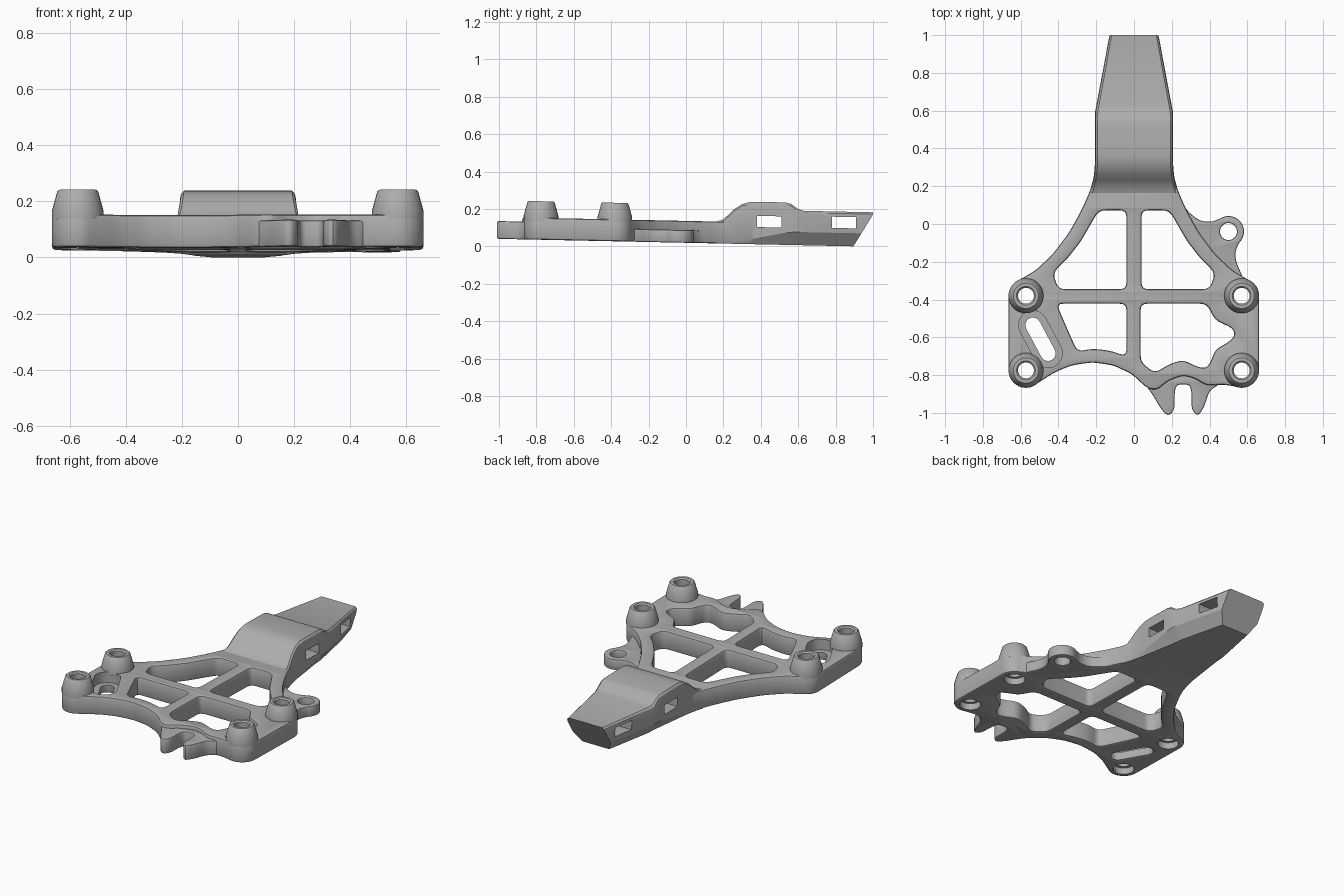
import bpy, bmesh, math
from mathutils import Vector

if "Cube" in bpy.data.objects:
    bpy.data.objects.remove(bpy.data.objects["Cube"])

grey = bpy.data.materials.new("plain_grey")
grey.diffuse_color = (0.42, 0.42, 0.42, 1)
grey.use_nodes = True
grey.node_tree.nodes["Principled BSDF"].inputs["Base Color"].default_value = grey.diffuse_color


def rounded(pts, r=0.03, n=4):
    """Round every corner of a closed outline."""
    out = []
    P = [Vector(p) for p in pts]
    for i, p in enumerate(P):
        a, b = P[i - 1] - p, P[(i + 1) % len(P)] - p
        s = p + a.normalized() * min(r, a.length * 0.48)
        e = p + b.normalized() * min(r, b.length * 0.48)
        for k in range(n + 1):
            t = k / n
            out.append(s * (1 - t) ** 2 + p * 2 * t * (1 - t) + e * t * t)
    return out


def arc(cx, cy, r, a0, a1, n=10):
    return [(cx + r * math.cos(math.radians(a0 + (a1 - a0) * k / n)),
             cy + r * math.sin(math.radians(a0 + (a1 - a0) * k / n))) for k in range(n + 1)]


def circle(cx, cy, r, n=32):
    return arc(cx, cy, r, 0, 360, n)[:-1]


def stadium(a, b, r):
    ang = math.degrees(math.atan2(b[1] - a[1], b[0] - a[0]))
    return arc(*a, r, ang + 90, ang + 270) + arc(*b, r, ang - 90, ang + 90)


def finish(name, bm):
    bmesh.ops.remove_doubles(bm, verts=bm.verts, dist=1e-5)
    bmesh.ops.recalc_face_normals(bm, faces=bm.faces)
    me = bpy.data.meshes.new(name)
    bm.to_mesh(me)
    bm.free()
    me.materials.append(grey)
    ob = bpy.data.objects.new(name, me)
    bpy.context.collection.objects.link(ob)
    return ob


def slab(name, outlines, z0, z1, bevel=0.012):
    """Plate with holes and chamfered edges, from closed outlines."""
    cu = bpy.data.curves.new(name, 'CURVE')
    cu.dimensions, cu.fill_mode = '2D', 'BOTH'
    cu.extrude, cu.bevel_depth, cu.bevel_resolution = (z1 - z0) / 2 - bevel, bevel, 1
    cu.offset = -bevel
    for pts in outlines:
        sp = cu.splines.new('POLY')
        sp.points.add(len(pts) - 1)
        for q, p in zip(sp.points, pts):
            q.co = (p[0], p[1], 0, 1)
        sp.use_cyclic_u = True
    tmp = bpy.data.objects.new(name + "_curve", cu)
    bpy.context.collection.objects.link(tmp)
    me = tmp.evaluated_get(bpy.context.evaluated_depsgraph_get()).to_mesh()
    bm = bmesh.new()
    bm.from_mesh(me)
    bpy.data.objects.remove(tmp)
    bmesh.ops.translate(bm, verts=bm.verts, vec=(0, 0, (z0 + z1) / 2))
    return finish(name, bm)


def prism(name, pts, z0, z1):
    bm = bmesh.new()
    f = bm.faces.new([bm.verts.new((p[0], p[1], z0)) for p in pts])
    g = bmesh.ops.extrude_face_region(bm, geom=[f])
    bmesh.ops.translate(bm, vec=(0, 0, z1 - z0),
                        verts=[v for v in g['geom'] if isinstance(v, bmesh.types.BMVert)])
    return finish(name, bm)


def cut(ob, cutters):
    for c in cutters:
        c.hide_render = True
        m = ob.modifiers.new("cut", 'BOOLEAN')
        m.operation, m.solver, m.object = 'DIFFERENCE', 'EXACT', c
        bpy.context.view_layer.objects.active = ob
        bpy.ops.object.modifier_apply(modifier=m.name)
        bpy.data.objects.remove(c)


TOP = 0.117
BOSSES = [(sx, y) for sx in (-0.572, 0.57) for y in (-0.38, -0.775)]

# Main plate outline, anticlockwise from the neck
flank = [(0.2, 0.3), (0.212, 0.25), (0.235, 0.17), (0.275, 0.08), (0.34, -0.04),
         (0.43, -0.16), (0.52, -0.245)]
outer = ([(-x, y) for x, y in flank]
         + arc(-0.572, -0.38, 0.092, 110, 180) + arc(-0.572, -0.775, 0.092, 180, 290)
         + [(-0.49, -0.83), (-0.42, -0.785), (-0.33, -0.748), (-0.22, -0.732), (-0.11, -0.748),
            (-0.01, -0.795), (0.07, -0.87), (0.12, -0.88), (0.18, -0.83), (0.26, -0.8),
            (0.33, -0.82), (0.38, -0.855), (0.48, -0.85)]
         + arc(0.57, -0.775, 0.092, 250, 360) + arc(0.57, -0.38, 0.092, 0, 70)
         + flank[::-1])

# Lightening windows
win_back = [(0.04, 0.072), (0.185, 0.072), (0.22, 0.015), (0.28, -0.09), (0.35, -0.18),
            (0.43, -0.26), (0.40, -0.345), (0.04, -0.345)]
win_left = [(-0.04, -0.422), (-0.41, -0.422), (-0.36, -0.54), (-0.3, -0.675), (-0.22, -0.66),
            (-0.13, -0.67), (-0.04, -0.7)]
win_right = [(0.035, -0.422), (0.385, -0.422), (0.43, -0.51), (0.52, -0.55), (0.535, -0.585),
             (0.51, -0.62), (0.43, -0.665), (0.41, -0.72), (0.385, -0.765), (0.33, -0.755),
             (0.26, -0.718), (0.18, -0.745), (0.11, -0.79), (0.035, -0.73)]
slot = ((-0.535, -0.535), (-0.455, -0.685))
holes = [rounded(w, 0.035) for w in
         (win_back, [(-x, y) for x, y in win_back], win_left, win_right)]
holes += [circle(x, y, 0.042) for x, y in BOSSES] + [stadium(*slot, 0.04)]
plate = slab("plate", [rounded(outer, 0.03, 3)] + holes, 0, TOP)

# Slot recess above, screw counterbores below
cut(plate, [prism("recess", stadium(*slot, 0.076), 0.05, 0.3)]
    + [prism("bore", circle(x, y, 0.06), -0.1, 0.04) for x, y in BOSSES])

# Side ear with hole
ear = ([(0.2, 0.2), (0.24, 0.14), (0.285, 0.065), (0.35, 0.015), (0.41, 0.01)]
       + arc(0.5, -0.04, 0.083, 125, -50) + [(0.535, -0.15), (0.54, -0.2), (0.58, -0.29),
                                             (0.52, -0.29), (0.4, -0.16), (0.3, -0.03)])
ear = slab("side_ear", [rounded(ear, 0.03, 3), circle(0.5, -0.04, 0.045)], 0, 0.068, 0.008)

# Front forked lug
lug = [(0.06, -0.85), (0.1, -0.905), (0.14, -0.975), (0.18, -1.02), (0.215, -0.985),
       (0.215, -0.89), (0.225, -0.852), (0.26, -0.848), (0.295, -0.852), (0.305, -0.89),
       (0.305, -0.985), (0.34, -1.02), (0.375, -0.96), (0.4, -0.88), (0.46, -0.845),
       (0.46, -0.8), (0.37, -0.785), (0.26, -0.74), (0.15, -0.78)]
lug = slab("forked_lug", [rounded(lug, 0.03)], 0, 0.095, 0.008)

# Conical screw bosses
bosses = []
for x, y in BOSSES:
    prof = [(0.042, 0.1), (0.0925, 0.1), (0.0925, 0.13), (0.073, 0.2), (0.067, 0.206),
            (0.05, 0.206), (0.042, 0.198)]
    bm = bmesh.new()
    N = 32
    rings = [[bm.verts.new((x + px, y + py, z)) for px, py in circle(0, 0, r, N)] for r, z in prof]
    for i in range(len(rings)):
        a, b = rings[i - 1], rings[i]
        for k in range(N):
            bm.faces.new((a[k], a[(k + 1) % N], b[(k + 1) % N], b[k]))
    bosses.append(finish("screw_boss", bm))

# Arm: lofted sections (y, half width, top height, lower chamfer width, chamfer height)
sections = [(0.16, 0.236, 0.116, 0.002, 0.012), (0.2, 0.224, 0.13, 0.002, 0.012),
            (0.23, 0.217, 0.158, 0.004, 0.013), (0.26, 0.212, 0.187, 0.006, 0.015),
            (0.3, 0.208, 0.213, 0.01, 0.02), (0.34, 0.207, 0.225, 0.015, 0.026),
            (0.37, 0.207, 0.227, 0.02, 0.032), (0.53, 0.207, 0.227, 0.045, 0.065),
            (0.56, 0.207, 0.22, 0.048, 0.068), (0.6, 0.205, 0.193, 0.05, 0.07),
            (0.63, 0.199, 0.184, 0.05, 0.07), (1.0, 0.132, 0.184, 0.04, 0.07)]
bm = bmesh.new()
loops = []
for y, w, top, cw, ch in sections:
    half = [(w - cw, 0), (w, ch), (w, top - 0.03), (w - 0.004, top - 0.01), (w - 0.014, top)]
    ring = half + [(-x, z) for x, z in half[::-1]]
    slant = lambda z: 0.105 * max(0, 1 - z / 0.172) if y == 1.0 else 0
    loops.append([bm.verts.new((x, y - slant(z), z)) for x, z in ring])
for a, b in zip(loops, loops[1:]):
    for k in range(len(a)):
        j = (k + 1) % len(a)
        bm.faces.new((a[k], a[j], b[j], b[k]))
bm.faces.new(loops[0])
bm.faces.new(loops[-1])
arm = finish("arm", bm)

# Strap slots through the arm
cut(arm, [prism("strap_slot", [(-0.4, y), (0.4, y), (0.4, y + 0.13), (-0.4, y + 0.13)], z, z + 0.06)
          for y, z in ((0.38, 0.092), (0.78, 0.096))])

# Shear everything to the slight downward tilt, then shade
for ob in [plate, ear, lug, arm] + bosses:
    for v in ob.data.vertices:
        v.co.z += 0.04 - 0.021 * (v.co.y + 1)
    bpy.ops.object.select_all(action='DESELECT')
    ob.select_set(True)
    bpy.context.view_layer.objects.active = ob
    bpy.ops.object.shade_smooth_by_angle(angle=math.radians(30))
